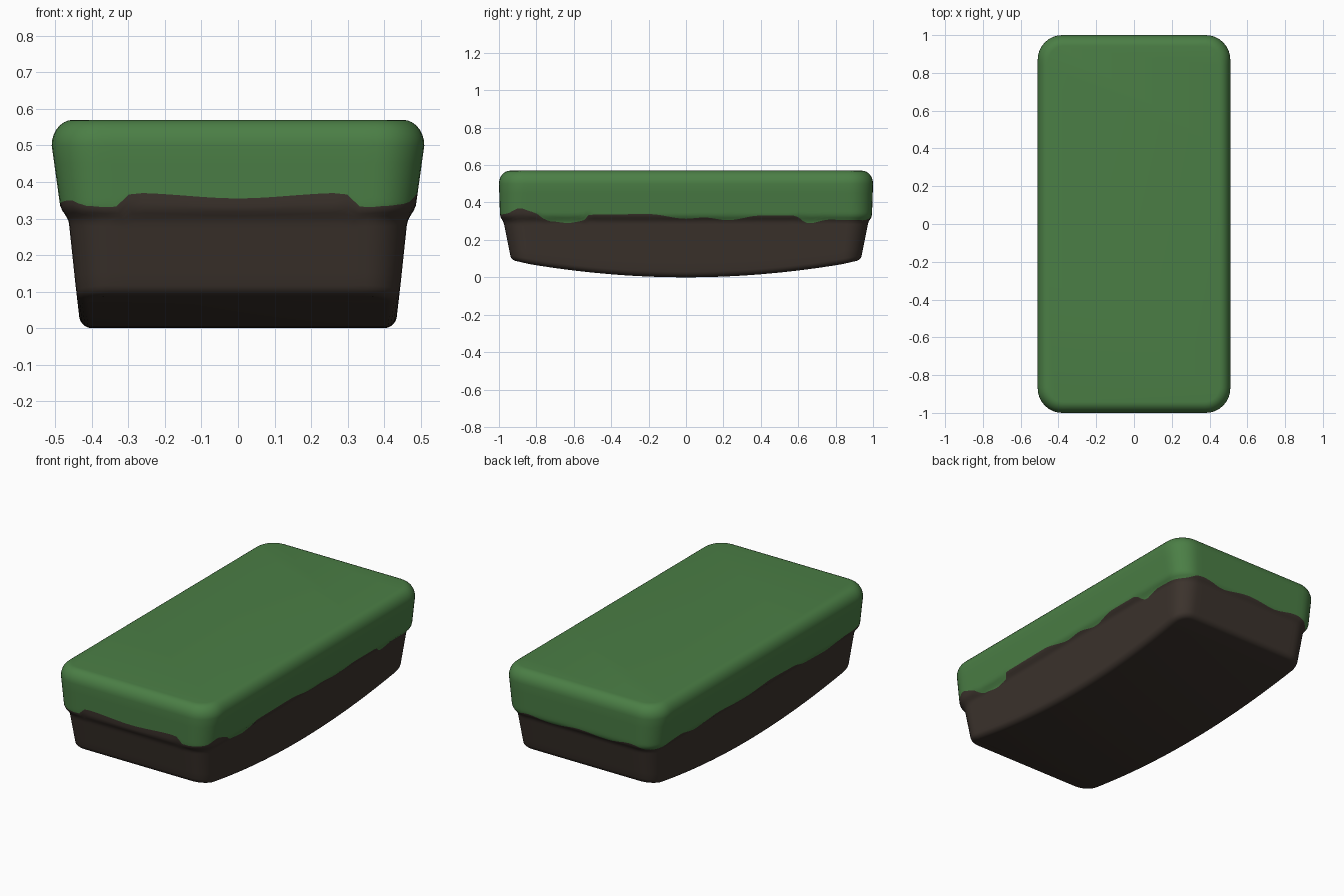
import bpy, bmesh, math

if "Cube" in bpy.data.objects:
    bpy.data.objects.remove(bpy.data.objects["Cube"])

def material(name, col):
    m = bpy.data.materials.new(name)
    m.diffuse_color = (*col, 1)
    m.use_nodes = True
    m.node_tree.nodes["Principled BSDF"].inputs["Base Color"].default_value = m.diffuse_color
    return m

soil = material("brown soil", (0.045, 0.033, 0.026))
grass = material("grass green", (0.07, 0.21, 0.06))

# Wall profile: height, half width, half length
PROFILE = [(0, .431, .918), (.12, .445, .94), (.29, .463, .974), (.305, .468, .980),
           (.32, .480, .991), (.335, .487, .994), (.35, .489, .995), (.50, .51, 1.0), (.6, .51, 1.0)]

# Grass edge height around the rim: distance travelled from front left corner, height
EDGE = [(0, .35), (.05, .335), (.14, .33), (.20, .37), (.50, .355), (.80, .37), (.86, .33), (.94, .335),
        (1.0, .34), (1.1, .37), (1.17, .35), (1.25, .30), (1.35, .29), (1.43, .30), (1.48, .335),
        (1.8, .338), (2.0, .313), (2.1, .32), (2.23, .305), (2.40, .33), (2.58, .33),
        (2.68, .288), (2.78, .308), (3.0, .305),
        (3.15, .33), (3.3, .31), (3.5, .33), (3.7, .315), (3.85, .335), (4.0, .31),
        (4.25, .335), (4.4, .30), (4.6, .33), (4.85, .315), (5.1, .34), (5.3, .335),
        (5.45, .30), (5.65, .295), (5.8, .33), (6.0, .35)]

def lookup(table, t, smooth=False):
    for p, q in zip(table, table[1:]):
        if t <= q[0]:
            f = max(0, (t - p[0]) / (q[0] - p[0]))
            if smooth:
                f = f * f * (3 - 2 * f)
            return [u + (v - u) * f for u, v in zip(p[1:], q[1:])]
    return list(table[-1][1:])

# Rounded rectangle outline: (a, b, c, d, s) with x = a(hx-r)+c r, y = b(hy-r)+d r
R, ARC = .11, 8
outline, starts, ends = [], [], []
sides = [((-1, -1), (1, -1), 0, 1, 20), ((1, -1), (1, 1), 1, 3, 64),
         ((1, 1), (-1, 1), 3, 4, 20), ((-1, 1), (-1, -1), 4, 6, 64)]
for k, (p, q, s0, s1, n) in enumerate(sides):
    ang = math.radians(90 * k - 90)
    starts.append(len(outline))
    for i in range(n + 1):
        f = i / n
        outline.append((p[0] + (q[0] - p[0]) * f, p[1] + (q[1] - p[1]) * f,
                        math.cos(ang), math.sin(ang), s0 + R + (s1 - s0 - 2 * R) * f))
    ends.append(len(outline) - 1)
    for i in range(1, ARC):
        a = ang + math.pi / 2 * i / ARC
        outline.append((q[0], q[1], math.cos(a), math.sin(a), (s1 - R + 2 * R * i / ARC) % 6))
N = len(outline)

def column(pt):
    """One vertical line of points up the wall, and the row of the grass edge."""
    a, b, c, d, s = pt
    belly = .1 * (b * (.93 - .09) + d * .09) ** 2
    edge = lookup(EDGE, s, True)[0]
    rows = []                                     # height, inset
    for i in range(6):                            # rounded bottom edge
        t = math.pi / 2 * i / 5
        rows.append((belly + .03 * (1 - math.cos(t)), .03 * (1 - math.sin(t))))
    low = belly + .03
    rows += [(low + (.26 - low) * i / 4, 0) for i in range(1, 5)]
    rows += [(.26 + (edge - .26) * i / 8, 0) for i in range(1, 9)]
    split = len(rows) - 1
    rows += [(edge + (.40 - edge) * i / 8, 0) for i in range(1, 9)]
    rows += [(.45, 0), (.50, 0)]
    for i in range(1, 8):                         # rounded top edge
        t = math.pi / 2 * i / 7
        rows.append((.50 + .07 * math.sin(t), .058 * (1 - math.cos(t))))
    pts = []
    for z, inset in rows:
        hx, hy = lookup(PROFILE, z)
        r = .085 + .045 * min(1, z / .5) - inset * .9
        pts.append((a * (hx - inset - r) + c * r, b * (hy - inset - r) + d * r, z))
    return pts, split

# Turf block: soil body with grass cap
bm = bmesh.new()
cols = []
for pt in outline:
    pts, split = column(pt)
    cols.append([bm.verts.new(p) for p in pts])
for i in range(N):
    p, q = cols[i], cols[(i + 1) % N]
    for j in range(len(p) - 1):
        bm.faces.new((p[j], q[j], q[j + 1], p[j + 1])).material_index = int(j >= split)

# Flat top
bm.faces.new([c[-1] for c in cols]).material_index = 1

# Curved underside, in strips from side to side
right = [cols[i][0] for i in range(ends[0], starts[2] + 1)]
left = [cols[i % N][0] for i in range(N, ends[2] - 1, -1)]
front = [cols[i][0] for i in range(starts[0], ends[0] + 1)]
back = [cols[i][0] for i in range(starts[2], ends[2] + 1)]
last = len(right) - 2
for i in range(last + 1):
    if i == 0:
        loop = front + [right[1], left[1]]
    elif i == last:
        loop = [left[i], right[i]] + back
    else:
        loop = [left[i], right[i], right[i + 1], left[i + 1]]
    bm.faces.new(loop)
bmesh.ops.recalc_face_normals(bm, faces=bm.faces)

mesh = bpy.data.meshes.new("turf_block")
bm.to_mesh(mesh)
bm.free()
mesh.materials.append(soil)
mesh.materials.append(grass)
ob = bpy.data.objects.new("turf_block", mesh)
bpy.context.collection.objects.link(ob)
bpy.context.view_layer.objects.active = ob
ob.select_set(True)
bpy.ops.object.shade_smooth_by_angle(angle=math.radians(40))
